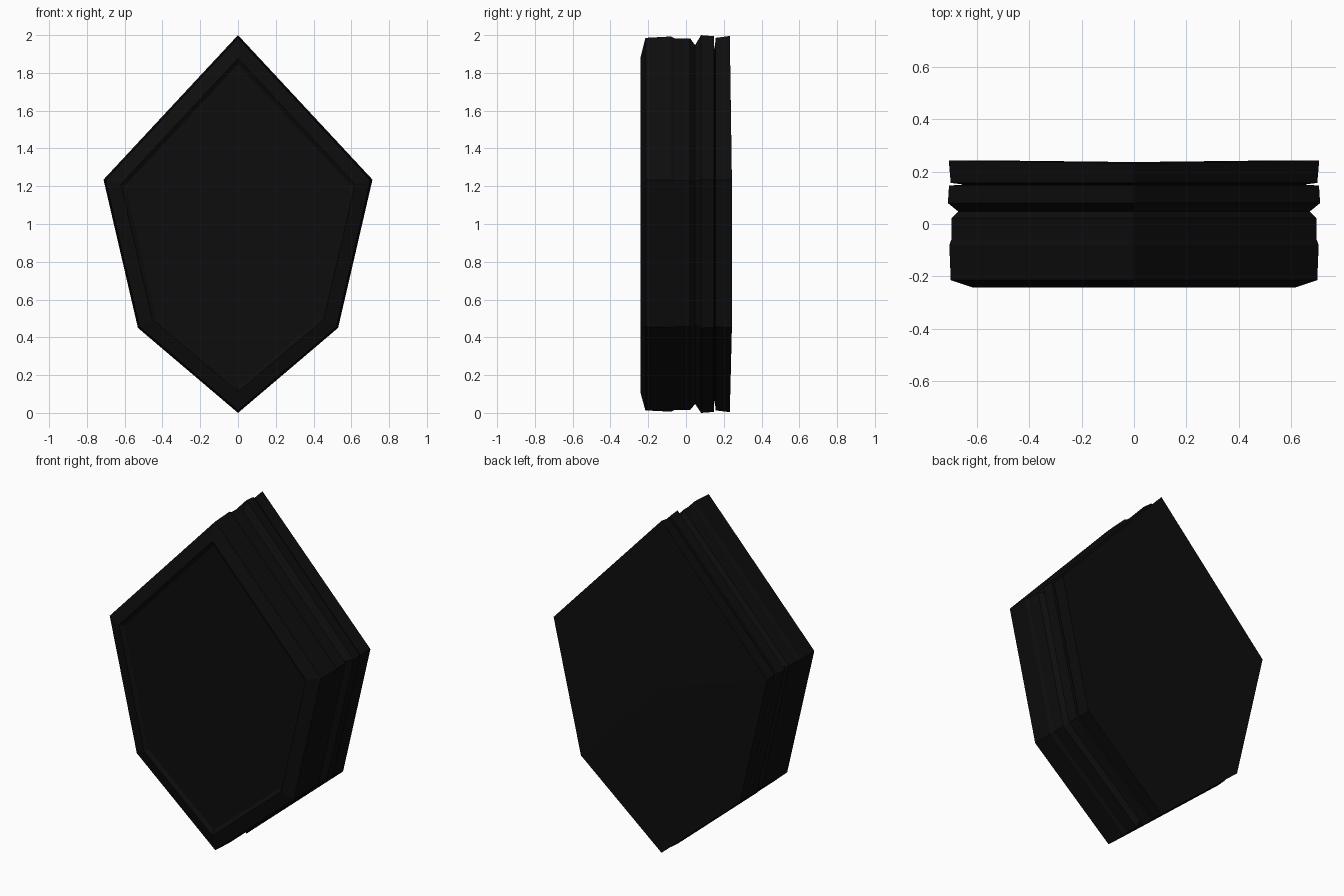
import bpy, bmesh
from mathutils import Vector

if "Cube" in bpy.data.objects:
    bpy.data.objects.remove(bpy.data.objects["Cube"])

# Six-sided outline in the xz plane
right = [(0, 2.0), (0.712, 1.235), (0.53, 0.45), (0, 0.0)]
outline = [Vector(p) for p in right + [(-x, z) for x, z in right[2:0:-1]]]


def inset(d):
    """Outline moved inwards by d, keeping its edges parallel."""
    pts, n = [], len(outline)
    for i, p in enumerate(outline):
        a = (p - outline[i - 1]).normalized()
        b = (outline[(i + 1) % n] - p).normalized()
        na, nb = Vector((a.y, -a.x)), Vector((b.y, -b.x))
        pts.append(p + (na + nb) * (d / (1 + na.dot(nb))))
    return pts


# (y, inset): recessed front panel, rim, chamfer, layered side grooves, back
layers = [(-0.228, 0.105), (-0.242, 0.084), (-0.215, 0.010), (-0.08, 0.005),
          (-0.06, 0.012), (0.022, 0.012), (0.048, 0.036), (0.08, 0.0),
          (0.147, 0.004), (0.151, 0.058), (0.157, 0.010), (0.238, 0.003)]

bm = bmesh.new()
rings = []
for y, d in layers:
    rings.append([bm.verts.new((p.x, y, p.y)) for p in inset(d)])
for r, s in zip(rings, rings[1:]):
    for i in range(6):
        j = (i + 1) % 6
        bm.faces.new((r[i], r[j], s[j], s[i]))
bm.faces.new(rings[0])

# Slightly bowed back: the side corners sit further back than the tips
for i, v in enumerate(rings[-1]):
    v.co.y = 0.232 if i in (0, 3) else 0.243
back = bm.verts.new((0, 0.237, 1.0))
for i in range(6):
    bm.faces.new((rings[-1][i], rings[-1][(i + 1) % 6], back))
bmesh.ops.recalc_face_normals(bm, faces=bm.faces)

mesh = bpy.data.meshes.new("layered_hexagon_body")
bm.to_mesh(mesh)
bm.free()
body = bpy.data.objects.new("layered_hexagon_body", mesh)
bpy.context.collection.objects.link(body)

# Black finish
black = bpy.data.materials.new("black")
black.diffuse_color = (0.004, 0.004, 0.004, 1)
black.use_nodes = True
black.node_tree.nodes["Principled BSDF"].inputs["Base Color"].default_value = black.diffuse_color
mesh.materials.append(black)
